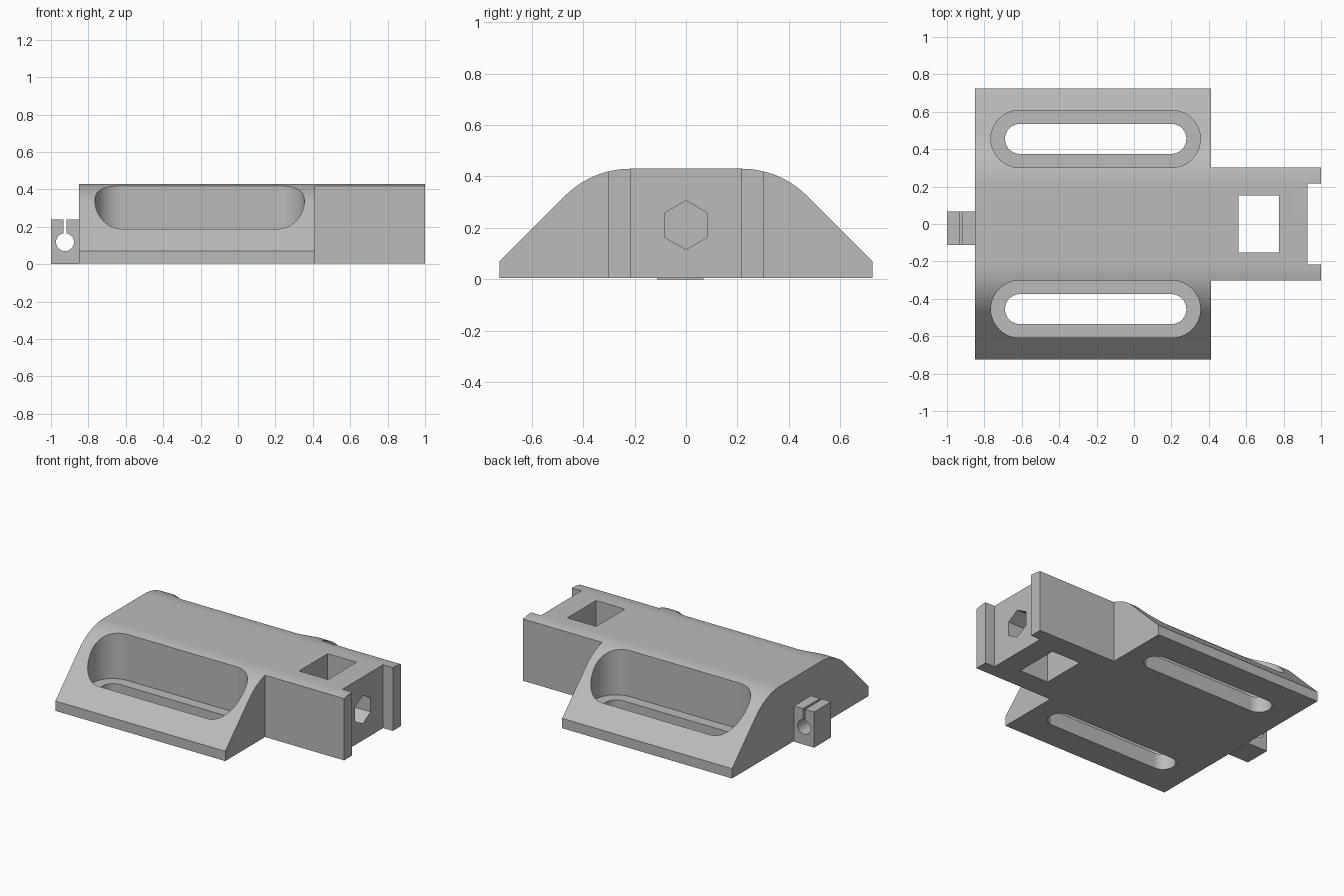
import bpy, bmesh, math
from mathutils import Vector

if "Cube" in bpy.data.objects:
    bpy.data.objects.remove(bpy.data.objects["Cube"], do_unlink=True)

grey = bpy.data.materials.new("plain grey")
grey.use_nodes = True
grey.diffuse_color = (0.5, 0.5, 0.5, 1)
grey.node_tree.nodes["Principled BSDF"].inputs["Base Color"].default_value = (0.5, 0.5, 0.5, 1)


def prism(name, outline, depth):
    """Extrude a closed 3D outline along the depth vector."""
    bm = bmesh.new()
    face = bm.faces.new([bm.verts.new(p) for p in outline])
    grown = bmesh.ops.extrude_face_region(bm, geom=[face], use_keep_orig=True)
    verts = [g for g in grown["geom"] if isinstance(g, bmesh.types.BMVert)]
    bmesh.ops.translate(bm, verts=verts, vec=Vector(depth))
    bmesh.ops.recalc_face_normals(bm, faces=bm.faces)
    mesh = bpy.data.meshes.new(name)
    bm.to_mesh(mesh)
    bm.free()
    mesh.materials.append(grey)
    obj = bpy.data.objects.new(name, mesh)
    bpy.context.collection.objects.link(obj)
    return obj


def box(name, x0, x1, y0, y1, z0, z1):
    return prism(name, [(x0, y0, z0), (x1, y0, z0), (x1, y1, z0), (x0, y1, z0)], (0, 0, z1 - z0))


def arc(cx, cy, r, start, end, steps):
    angles = [math.radians(start + (end - start) * i / steps) for i in range(steps + 1)]
    return [(cx + r * math.cos(a), cy + r * math.sin(a)) for a in angles]


def slot(name, x0, x1, y, r, z0, z1):
    """Upright prism with fully rounded ends."""
    pts = arc(x1 - r, y, r, -90, 90, 24) + arc(x0 + r, y, r, 90, 270, 24)
    return prism(name, [(px, py, z0) for px, py in pts], (0, 0, z1 - z0))


def cut(target, cutter):
    mod = target.modifiers.new("cut", 'BOOLEAN')
    mod.operation = 'DIFFERENCE'
    mod.solver = 'EXACT'
    mod.object = cutter
    bpy.context.view_layer.objects.active = target
    bpy.ops.object.modifier_apply(modifier=mod.name)
    bpy.data.objects.remove(cutter, do_unlink=True)


def finish(obj):
    bpy.ops.object.select_all(action='DESELECT')
    obj.select_set(True)
    bpy.context.view_layer.objects.active = obj
    bpy.ops.object.shade_smooth_by_angle(angle=math.radians(30))
    mod = obj.modifiers.new("flat weighting", 'WEIGHTED_NORMAL')
    mod.keep_sharp = True


# Body: sloped section with rounded shoulders, swept along x
TOP, BASE, HALF, LIP, R = 0.43, 0.004, 0.725, 0.07, 0.36
shoulder = HALF - (TOP - LIP) - R * math.tan(math.radians(22.5))
half = [(HALF, BASE), (HALF, LIP)] + arc(shoulder, TOP - R, R, 45, 90, 14)
section = half + [(-y, z) for y, z in reversed(half)]
body = prism("body", [(-0.85, y, z) for y, z in section], (1.85, 0, 0))

for side in (-1, 1):
    # Narrow neck
    cut(body, box("neck_cutter", 0.413, 1.1, side * 0.302, side * 0.9, -0.1, 0.6))
    # Pocket with a through slot in its floor
    cut(body, slot("pocket_cutter", -0.765, 0.355, side * 0.455, 0.153, 0.11, 0.6))
    cut(body, slot("slot_cutter", -0.69, 0.28, side * 0.455, 0.08, -0.1, 0.3))

# End recess between two posts, square window and hexagonal bore
cut(body, box("recess_cutter", 0.928, 1.1, -0.216, 0.216, -0.1, 0.6))
cut(body, box("window_cutter", 0.56, 0.775, -0.152, 0.152, -0.1, 0.6))
hexagon = arc(0, 0.211, 0.095, 30, 330, 5)
cut(body, prism("hex_cutter", [(0.7, y, z) for y, z in hexagon], (0.3, 0, 0)))
finish(body)

# Small split clip on the other end
clip = box("clip", -1, -0.85, -0.112, 0.068, 0, 0.24)
ring = arc(-0.925, 0.118, 0.048, 0, 352.5, 47)
cut(clip, prism("bore_cutter", [(x, -0.2, z) for x, z in ring], (0, 0.4, 0)))
cut(clip, box("slit_cutter", -0.933, -0.917, -0.2, 0.2, 0.12, 0.3))
finish(clip)
